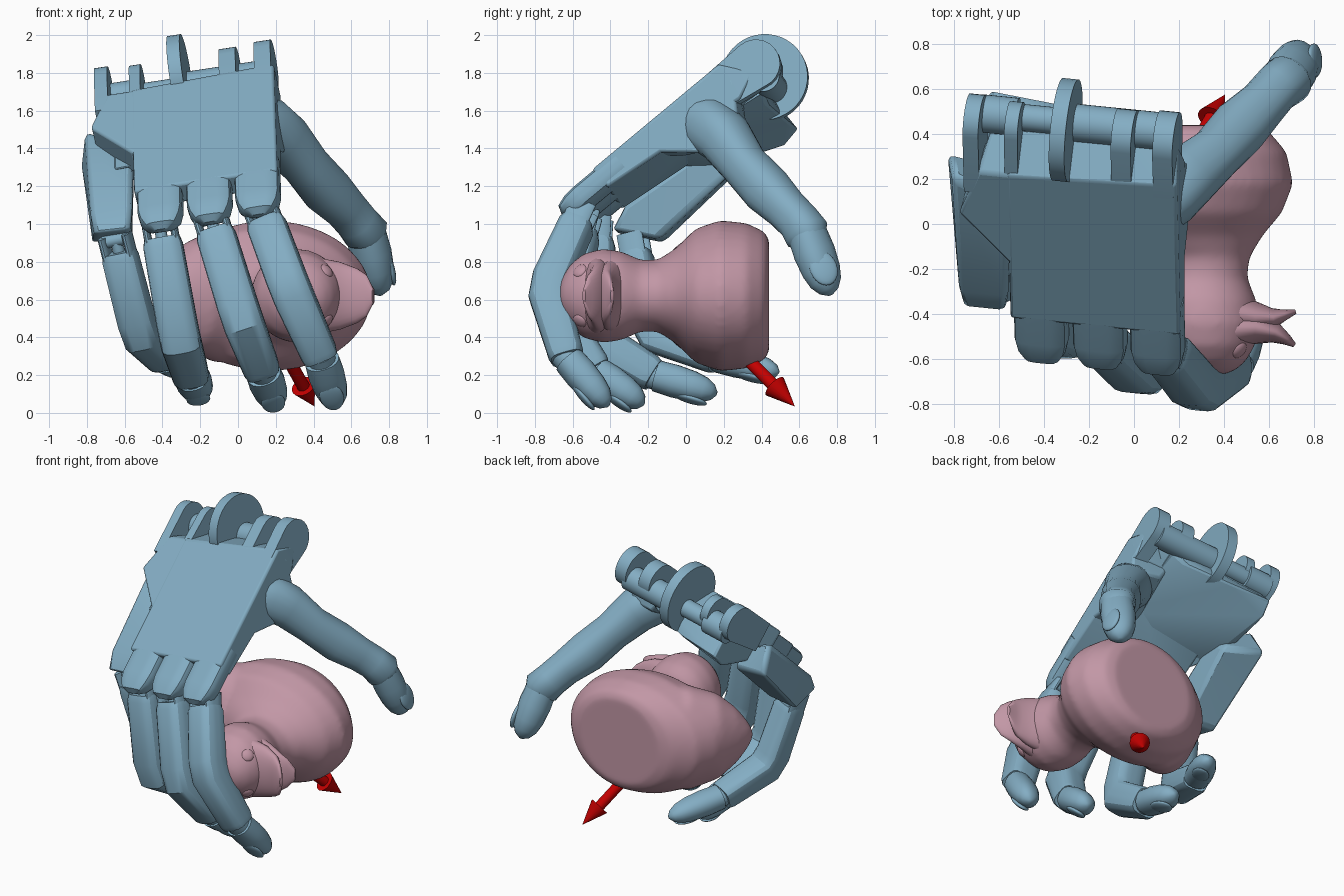
import bpy, bmesh, math
from mathutils import Vector as V, Matrix

if "Cube" in bpy.data.objects:
    bpy.data.objects.remove(bpy.data.objects["Cube"])

def material(name, col):
    m = bpy.data.materials.new(name)
    m.diffuse_color = (*col, 1)
    m.use_nodes = True
    m.node_tree.nodes["Principled BSDF"].inputs["Base Color"].default_value = m.diffuse_color
    return m

BLUE = material("steel_blue", (0.23, 0.42, 0.55))
PINK = material("dusty_pink", (0.54, 0.31, 0.38))
RED = material("red", (0.55, 0.0, 0.0))

def finish(name, bm, mat, bevel=0, angle=35):
    bmesh.ops.recalc_face_normals(bm, faces=bm.faces[:])
    me = bpy.data.meshes.new(name)
    bm.to_mesh(me)
    bm.free()
    ob = bpy.data.objects.new(name, me)
    bpy.context.collection.objects.link(ob)
    me.materials.append(mat)
    if bevel:
        b = ob.modifiers.new("bevel", 'BEVEL')
        b.width, b.segments, b.limit_method = bevel, 2, 'ANGLE'
    bpy.ops.object.select_all(action='DESELECT')
    ob.select_set(True)
    bpy.context.view_layer.objects.active = ob
    bpy.ops.object.shade_smooth_by_angle(angle=math.radians(angle))
    return ob

def hull(name, pts, mat=BLUE, bevel=0.015):
    bm = bmesh.new()
    for p in pts:
        bm.verts.new(p)
    r = bmesh.ops.convex_hull(bm, input=bm.verts[:])
    loose = {g for g in r["geom_interior"] + r["geom_unused"] if isinstance(g, bmesh.types.BMVert)}
    bmesh.ops.delete(bm, geom=list(loose), context='VERTS')
    bmesh.ops.dissolve_limit(bm, angle_limit=0.02, verts=bm.verts[:], edges=bm.edges[:])
    return finish(name, bm, mat, bevel)

def loft(bm, rings, n=20, e=2.0):
    """rings: (centre, half-width vector, half-height vector); e = superellipse power"""
    rows = []
    for c, a, b in rings:
        row = []
        for i in range(n):
            t = math.tau * (i + 0.5) / n
            x, y = math.cos(t), math.sin(t)
            f = (abs(x) ** e + abs(y) ** e) ** (-1 / e)
            row.append(bm.verts.new(V(c) + V(a) * x * f + V(b) * y * f))
        rows.append(row)
    for r, s in zip(rows, rows[1:]):
        for i in range(n):
            bm.faces.new((r[i], r[(i + 1) % n], s[(i + 1) % n], s[i]))
    bm.faces.new(rows[0])
    bm.faces.new(rows[-1][::-1])

def tube(name, pts, radii, ref, n=20, e=2.0, mat=BLUE, angle=35):
    pts = [V(p) for p in pts]
    rings = []
    for i, p in enumerate(pts):
        d0 = (p - pts[max(i - 1, 0)]).normalized()
        d1 = (pts[min(i + 1, len(pts) - 1)] - p).normalized()
        t = (d0 + d1).normalized()
        mitre = 1 / max(0.75, t.dot(d1 if i == 0 else d0))
        side = (V(ref) - t * V(ref).dot(t)).normalized()
        w, h = radii[i] if isinstance(radii[i], tuple) else (radii[i], radii[i])
        rings.append((p, side * w, t.cross(side) * h * mitre))
    bm = bmesh.new()
    loft(bm, rings, n, e)
    return finish(name, bm, mat, angle=angle)

def ball(name, c, r, rot=None, mat=BLUE):
    bm = bmesh.new()
    M = Matrix.Translation(c) @ (rot or Matrix()) @ Matrix.Diagonal((*r, 1))
    bmesh.ops.create_uvsphere(bm, u_segments=24, v_segments=14, radius=1, matrix=M)
    return finish(name, bm, mat, angle=60)

# Palm frame: U across, A towards the fingers, N out of the back of the hand
O = V((0, -0.14, 1.542))
A = V((0.02, -0.77, -0.64)).normalized()
U = V((0.98, -0.11, 0.14))
U = (U - A * U.dot(A)).normalized()
N = U.cross(A)
N = N if N.z > 0 else -N
def P(u, a, n):
    return O + U * u + A * a + N * n

# Palm plate, heel and thumb mount
hull("palm_plate", [P(u, a, n) for u, a, n in [
    (-0.57, -0.39, 0), (0.20, -0.43, 0), (0.20, 0.44, 0), (-0.57, 0.44, 0),
    (-0.57, -0.53, -0.15), (0.18, -0.55, -0.15), (0.20, -0.4, -0.22), (0.20, 0.44, -0.13),
    (-0.57, 0.44, -0.13), (-0.57, -0.4, -0.22)]])
hull("palm_plate_outer", [P(u, a, n) for n in (-0.002, -0.16) for u, a in [
    (-0.4, -0.39), (-0.70, -0.39), (-0.79, -0.14), (-0.57, 0.12), (-0.4, 0.12)]] + [P(-0.66, -0.52, -0.17), P(-0.4, -0.52, -0.17)])
hull("palm_heel", [P(u, a, n) for u, a, n in [
    (-0.68, -0.53, -0.16), (0.1, -0.54, -0.16), (-0.71, -0.55, -0.38), (-0.4, -0.53, -0.36), (-0.72, -0.44, -0.4),
    (-0.1, -0.5, -0.28), (0.1, 0.05, -0.12), (-0.7, 0.1, -0.12), (-0.65, -0.1, -0.27)]])
hull("thumb_mount", [P(u, a, n) for u, a, n in [
    (-0.12, -0.45, -0.12), (0.2, -0.45, -0.1), (0.2, 0.2, -0.08), (-0.12, 0.15, -0.1),
    (0, -0.35, -0.3), (0.2, -0.32, -0.3), (0.2, -0.05, -0.3), (0.02, 0, -0.24)]])
# Outer palm block carrying the little finger
hull("outer_palm_block", [
    (-0.81, 0.22, 1.50), (-0.55, 0.10, 1.40), (-0.83, 0.32, 1.32), (-0.55, 0.25, 1.28),
    (-0.78, -0.30, 1.06), (-0.56, -0.33, 1.10), (-0.77, -0.12, 0.90), (-0.56, -0.14, 0.92),
    (-0.76, -0.37, 0.95), (-0.57, -0.39, 0.97)], bevel=0.03)

# Wrist hinge: lugs, disc and axle
def axis_ring(u, r, k=24, a=-0.583, n=-0.124):
    return [P(u, a + r * math.cos(math.tau * i / k), n + r * math.sin(math.tau * i / k)) for i in range(k)]
for i, (u, w, r) in enumerate([(-0.73, 0.07, 0.12), (-0.55, 0.06, 0.105), (-0.05, 0.09, 0.12), (0.14, 0.09, 0.13)]):
    pts = []
    for s in (-w / 2, w / 2):
        pts += axis_ring(u + s, r) + [P(u + s, -0.27, -0.002), P(u + s, -0.25, -0.2)]
    hull(f"wrist_lug_{i+1}", pts, bevel=0)
hull("wrist_disc", axis_ring(-0.355, 0.23, 40) + axis_ring(-0.285, 0.23, 40), bevel=0)
for i, (u0, u1, r) in enumerate([(-0.72, -0.55, 0.085), (-0.55, -0.3, 0.06), (-0.3, -0.05, 0.085), (-0.05, 0.13, 0.085)]):
    hull(f"wrist_axle_{i+1}", axis_ring(u0, r, a=-0.575, n=-0.19) + axis_ring(u1, r, a=-0.575, n=-0.19), bevel=0)

# Knuckles on the palm edge
for nm, u in (("ring", -0.44), ("middle", -0.175), ("index", 0.085)):
    tube(nm + "_knuckle", [P(u, 0.3, -0.066), P(u, 0.58, -0.066), P(u, 0.64, -0.067), P(u, 0.685, -0.07), P(u, 0.705, -0.08)],
         [(0.12, 0.066), (0.12, 0.066), (0.108, 0.062), (0.08, 0.05), (0.04, 0.02)], U, 24, 4)

# Fingers: knuckle, middle joint, end joint, tip, half-width
fingers = {
    "index": ((0.12, -0.54, 1.08), (0.28, -0.735, 0.65), (0.44, -0.63, 0.29), (0.51, -0.44, 0.07), 0.105),
    "middle": ((-0.15, -0.52, 1.05), (0.02, -0.67, 0.50), (0.13, -0.48, 0.22), (0.19, -0.26, 0.07), 0.105),
    "ring": ((-0.42, -0.46, 1.02), (-0.31, -0.50, 0.40), (-0.25, -0.17, 0.20), (-0.21, 0.12, 0.115), 0.105),
    "little": ((-0.65, -0.28, 0.93), (-0.52, -0.19, 0.42), (-0.39, 0.16, 0.29), (-0.23, 0.45, 0.225), 0.095)}

def fingertip(name, a, b, w, ref, nail_side):
    a, b = V(a), V(b)
    d = (b - a).normalized()
    s = [0, 0.3, 0.6, 0.8, 0.93, 1]
    k = [0.88, 0.92, 0.85, 0.7, 0.45, 0.12]
    tube(name + "_tip", [a.lerp(b, t) for t in s], [(w * f, w * f * 0.9) for f in k], ref, 20, 2.3, angle=50)
    nn = (V(nail_side) - d * V(nail_side).dot(d)).normalized()
    c = a.lerp(b, 0.62) + nn * w * 0.66
    x = d.cross(nn)
    R = Matrix((x, d, nn)).transposed().to_4x4()
    ball(name + "_nail", c, (w * 0.6, (b - a).length * 0.28, w * 0.2), R)

for nm, (m, p, q, t, w) in fingers.items():
    m, p, q, t = V(m), V(p), V(q), V(t)
    bend = (q - p).cross(m - p)
    ref = bend.normalized() if bend.x > 0 else -bend.normalized()
    # clevis prongs and pin at the knuckle
    for k, sgn in (("left", -1), ("right", 1)):
        off = ref * sgn * w * 0.7
        tube(f"{nm}_{k}_prong", [m.lerp(p, -0.02) + off, m.lerp(p, 0.26) + off], [(0.02, 0.07)] * 2, ref, 12, 3)
    tube(nm + "_link", [m, m.lerp(p, 0.25)], [0.032, 0.032], ref, 12)
    tube(nm + "_pin", [m.lerp(p, 0.03) - ref * w * 0.75, m.lerp(p, 0.03) + ref * w * 0.75], [0.035] * 2, A, 16)
    # boxy shaft bending at the middle joint
    s1 = m.lerp(p, 0.15)
    tube(nm + "_shaft", [s1, m.lerp(p, 0.22), m.lerp(p, 0.86), p.lerp(q, 0.1), p.lerp(q, 0.92), q],
         [(w * 0.9, w * 0.75), (w, w * 0.9), (w * 1.03, w * 0.98), (w * 1.03, w), (w * 0.93, w * 0.9), (w * 0.86, w * 0.8)],
         ref, 24, 3.6, angle=30)
    d = (t - q).normalized()
    tube(nm + "_groove", [q - d * 0.03, q + d * 0.04], [w * 0.72] * 2, ref, 16)
    out = (p - m).normalized() + (p - q).normalized()
    fingertip(nm, q + d * 0.015, t + d * 0.045, w, ref, out)

# Thumb
tref = V((0.65, -0.7, 0.1))
tube("thumb_shaft", [(0.08, 0.06, 1.55), (0.15, 0.13, 1.52), (0.24, 0.21, 1.45), (0.36, 0.31, 1.31), (0.47, 0.43, 1.18),
                     (0.57, 0.53, 1.08), (0.63, 0.60, 1.01), (0.68, 0.64, 0.95), (0.695, 0.665, 0.91)],
     [0.13, 0.15, 0.14, 0.12, 0.128, 0.11, 0.108, 0.115, 0.085], tref, 20, 2.4, angle=50)
fingertip("thumb", (0.68, 0.645, 0.94), (0.755, 0.765, 0.625), 0.122, tref, (0.9, 0.1, 0.25))

# Toy bird lying on its back: rings (y, x min, x max, half width in z)
Z = 0.62
rings = [(0.44, -0.10, 0.53, 0.30), (0.415, -0.18, 0.60, 0.34), (0.32, -0.31, 0.68, 0.385), (0.18, -0.38, 0.71, 0.40),
         (0.05, -0.36, 0.66, 0.355), (-0.05, -0.16, 0.575, 0.255), (-0.15, 0.05, 0.515, 0.19), (-0.24, 0.09, 0.505, 0.19),
         (-0.34, 0.07, 0.545, 0.235), (-0.44, 0.07, 0.56, 0.25), (-0.54, 0.10, 0.54, 0.225), (-0.61, 0.16, 0.50, 0.17),
         (-0.655, 0.23, 0.45, 0.10), (-0.675, 0.31, 0.38, 0.03)]
bm = bmesh.new()
loft(bm, [(((a + b) / 2, y, Z), ((b - a) / 2, 0, 0), (0, 0, h)) for y, a, b, h in rings], 40)
# tail
ax = V((-0.40, -0.36, 0)).normalized()
up = V((-ax.y, ax.x, 0))
for_tail = [(0.0, 0.24, 0.36), (0.2, 0.2, 0.29), (0.32, 0.12, 0.19), (0.39, 0.065, 0.10), (0.43, 0.02, 0.03)]
loft(bm, [(V((-0.10, 0.14, Z)) + ax * s, up * a, (0, 0, b)) for s, a, b in for_tail], 28)
bird = finish("bird_body", bm, PINK, angle=45)
m = bird.modifiers.new("merge", 'REMESH')
m.mode, m.voxel_size, m.use_smooth_shade = 'VOXEL', 0.02, True
s = bird.modifiers.new("soften", 'SMOOTH')
s.factor, s.iterations = 0.5, 10

# Beak halves, curling apart, and eyes
for nm, pts, ws in (
        ("upper_beak", [(0.44, -0.47), (0.54, -0.465), (0.63, -0.485), (0.68, -0.515), (0.715, -0.54)], [0.20, 0.18, 0.145, 0.11, 0.04]),
        ("lower_beak", [(0.44, -0.40), (0.54, -0.415), (0.62, -0.42), (0.67, -0.405), (0.72, -0.39)], [0.19, 0.17, 0.135, 0.10, 0.04])):
    tube(nm, [(x, y, Z) for x, y in pts], [(w, h) for w, h in zip(ws, (0.10, 0.07, 0.045, 0.025, 0.01))], (0, 0, 1), 28, mat=PINK, angle=60)
for nm, sg in (("upper_eye", 1), ("lower_eye", -1)):
    n = V((0.6, -0.55, 0.6 * sg)).normalized()
    ball(nm, (0.465, -0.56, Z + 0.13 * sg), (0.042, 0.042, 0.022), n.to_track_quat('Z', 'Y').to_matrix().to_4x4(), PINK)

# Red arrow coming out of the base
tip, d = V((0.405, 0.575, 0.035)), V((0.38, 0.68, -0.68)).normalized()
tube("arrow_shaft", [tip - d * 0.5, tip - d * 0.14], [0.034] * 2, (1, 0, 0), 20, mat=RED)
tube("arrow_head", [tip - d * 0.16, tip], [0.066, 0.001], (1, 0, 0), 20, mat=RED)
